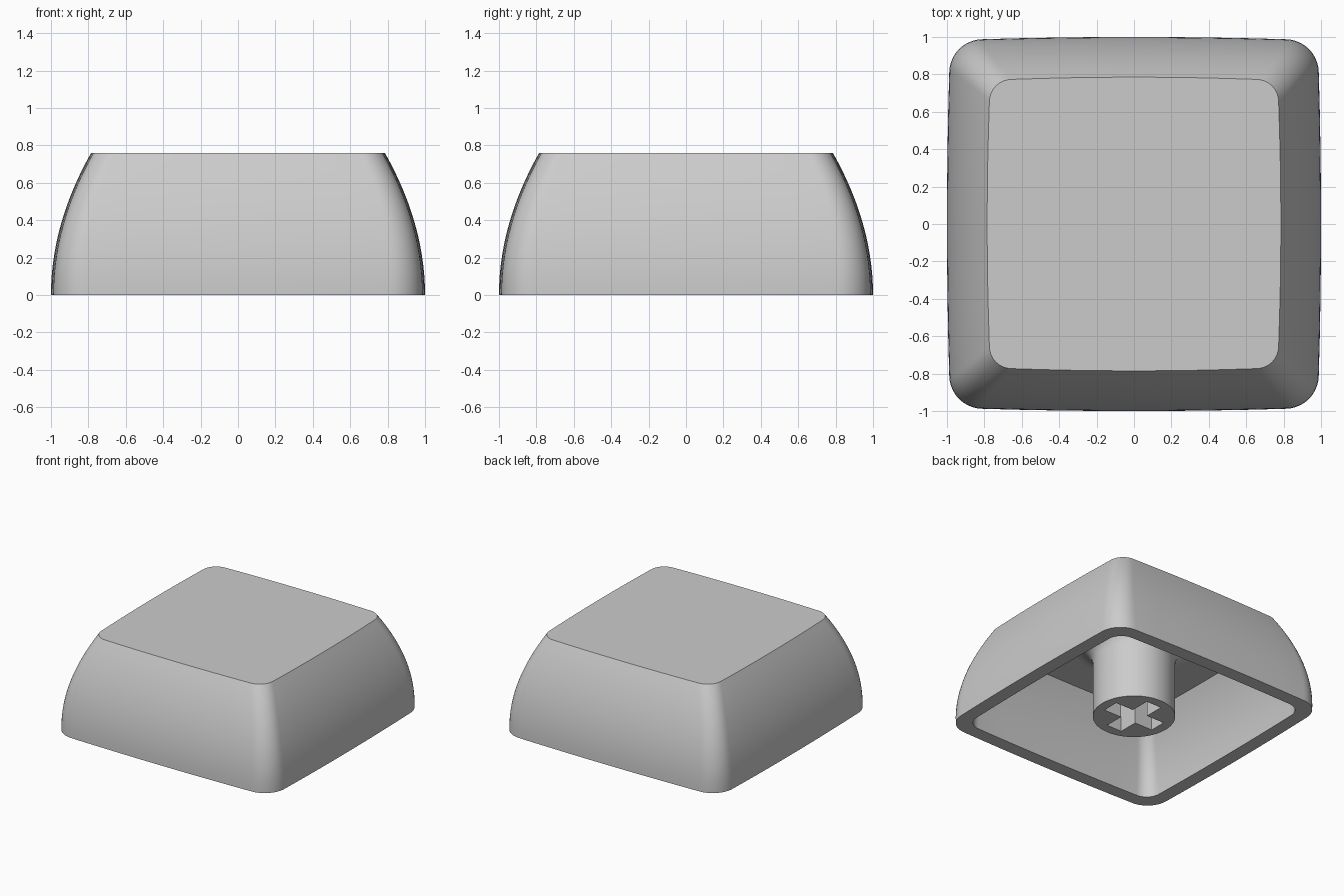
import bpy, bmesh, math

cube = bpy.data.objects.get("Cube")
if cube:
    bpy.data.objects.remove(cube, do_unlink=True)

HEIGHT, CEILING = 0.76, 0.6
STEM_RADIUS, FILLET = 0.305, 0.15

grey = bpy.data.materials.new("light_grey_plastic")
grey.use_nodes = True
colour = (0.6, 0.6, 0.6, 1)
grey.diffuse_color = colour
grey.node_tree.nodes["Principled BSDF"].inputs["Base Color"].default_value = colour


def make_object(name, bm):
    bmesh.ops.recalc_face_normals(bm, faces=bm.faces)
    mesh = bpy.data.meshes.new(name)
    bm.to_mesh(mesh)
    bm.free()
    mesh.materials.append(grey)
    obj = bpy.data.objects.new(name, mesh)
    bpy.context.collection.objects.link(obj)
    return obj


def select_only(obj):
    bpy.ops.object.select_all(action='DESELECT')
    obj.select_set(True)
    bpy.context.view_layer.objects.active = obj


def loft(loops):
    """Skin a list of equal-length point loops and cap both ends."""
    bm = bmesh.new()
    rings = [[bm.verts.new(p) for p in loop] for loop in loops]
    for a, b in zip(rings, rings[1:]):
        for i in range(len(a)):
            j = (i + 1) % len(a)
            bm.faces.new((a[i], a[j], b[j], b[i]))
    bm.faces.new(rings[0])
    bm.faces.new(rings[-1])
    return bm


def rounded_square(half, radius, z, bulge, arc=10, side=8):
    """Square with rounded corners and gently bowed sides."""
    flat = half - bulge - radius
    points = []
    for quarter in range(4):
        c, s = round(math.cos(quarter * math.pi / 2)), round(math.sin(quarter * math.pi / 2))
        local = []
        for i in range(side):
            t = -1 + 2 * i / side
            local.append((flat + radius + bulge * (1 - t * t), flat * t))
        for i in range(arc):
            a = math.pi / 2 * i / arc
            local.append((flat + radius * math.cos(a), flat + radius * math.sin(a)))
        points += [(x * c - y * s, x * s + y * c, z) for x, y in local]
    return points


# Hollow cap: curved outer wall, flat top, open underside
steps = 14
loops = []
for i in range(steps + 1):
    z = HEIGHT * (1 - i / steps)
    loops.append(rounded_square(1 - 0.372 * z * z, 0.18 - 0.08 * z, z, 0.012))
for i in range(steps + 1):
    z = CEILING * i / steps
    loops.append(rounded_square(0.89 - 0.44 * z * z, 0.12 - 0.06 * z, z, 0.01))
cap = make_object("cap_shell", loft(loops))

# Central stem, flaring into the ceiling
profile = [(STEM_RADIUS, 0)]
for i in range(11):
    a = math.pi / 2 * i / 10
    profile.append((STEM_RADIUS + FILLET * (1 - math.cos(a)),
                    CEILING - FILLET * (1 - math.sin(a))))
profile.append((STEM_RADIUS + FILLET, CEILING + 0.02))
count = 64
stem = make_object("stem", loft(
    [[(r * math.cos(math.tau * i / count), r * math.sin(math.tau * i / count), z)
      for i in range(count)] for r, z in profile]))

# Cross-shaped socket cut into the stem
arm, width, depth = 0.228, 0.068, 0.42
quarter = [(arm, -width), (arm, width), (width, width)]
outline = []
for _ in range(4):
    outline += quarter
    quarter = [(-y, x) for x, y in quarter]
cutter = make_object("socket_cutter", loft([[(x, y, z) for x, y in outline] for z in (-0.1, depth)]))
cutter.hide_render = True
select_only(stem)
cut = stem.modifiers.new("socket", 'BOOLEAN')
cut.operation = 'DIFFERENCE'
cut.solver = 'EXACT'
cut.object = cutter
bpy.ops.object.modifier_apply(modifier=cut.name)
bpy.data.objects.remove(cutter, do_unlink=True)

# Smooth shading with crisp rims
for obj in (cap, stem):
    select_only(obj)
    bpy.ops.object.shade_smooth_by_angle(angle=math.radians(30))
